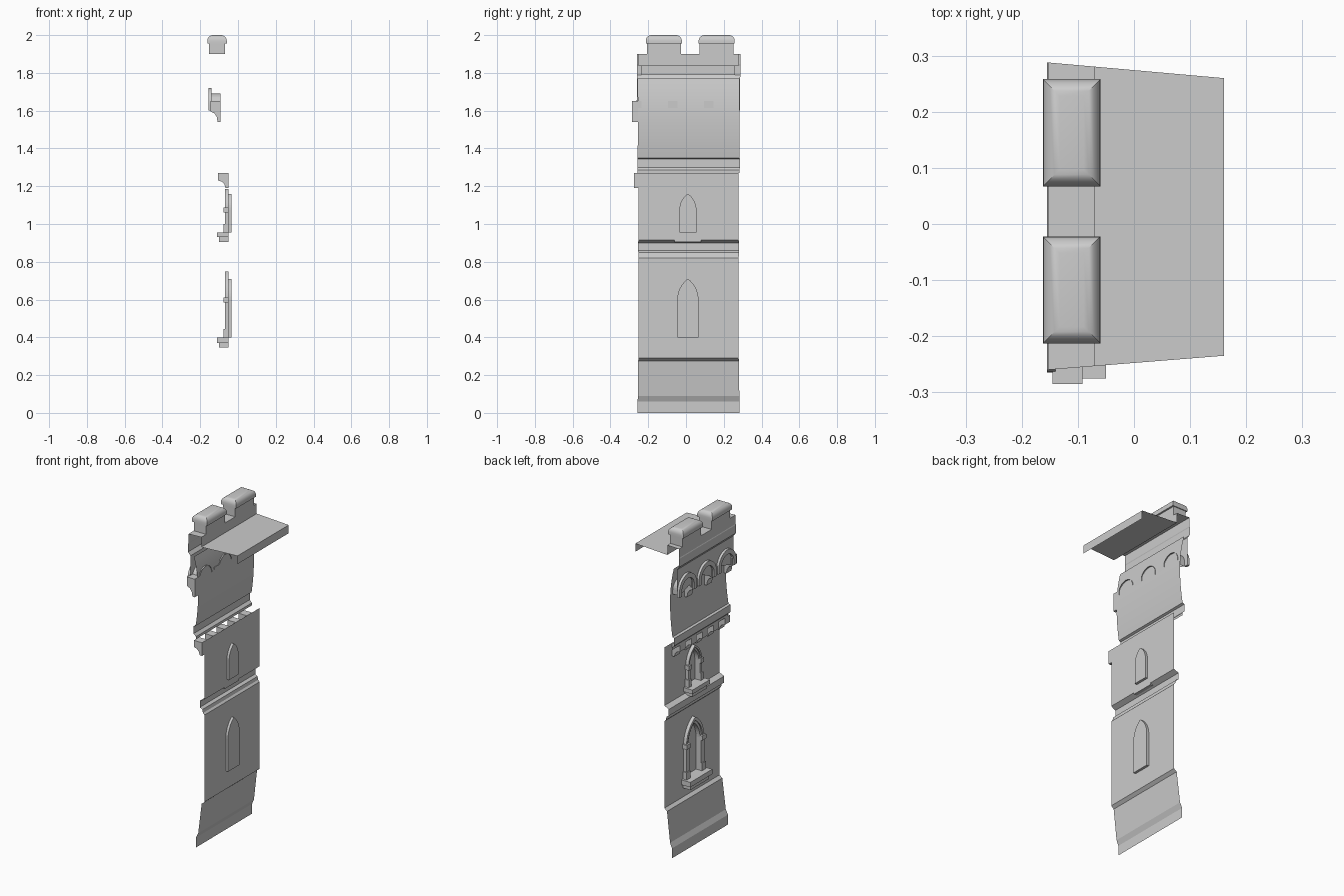
import bpy, bmesh
from math import atan2, cos, sin

old = bpy.data.objects.get("Cube")
if old:
    bpy.data.objects.remove(old)

stone = bpy.data.materials.new("grey stone")
stone.use_nodes = True
GREY = (0.6, 0.6, 0.6, 1)
stone.diffuse_color = GREY
stone.node_tree.nodes["Principled BSDF"].inputs["Base Color"].default_value = GREY

WALL = -0.05      # main wall plane
GLASS = -0.035    # recessed window plane
FACE = -0.14      # machicolation face


def finish(name, bm, smooth=False):
    mesh = bpy.data.meshes.new(name)
    bm.to_mesh(mesh)
    bm.free()
    mesh.materials.append(stone)
    obj = bpy.data.objects.new(name, mesh)
    bpy.context.collection.objects.link(obj)
    if smooth:
        bpy.ops.object.select_all(action='DESELECT')
        obj.select_set(True)
        bpy.context.view_layer.objects.active = obj
        bpy.ops.object.shade_smooth_by_angle()
    return obj


def y_low(x):
    return -0.26 + 0.08 * (x + 0.155)


def y_high(x):
    return 0.288 - 0.089 * (x + 0.155)


def sheet(name, profile, smooth=False):
    """Sweep an (x, z) profile between the two mitred ends of the wall."""
    bm = bmesh.new()
    rows = [(bm.verts.new((x, y_low(x), z)), bm.verts.new((x, y_high(x), z)))
            for x, z in profile]
    for (a, b), (c, d) in zip(rows, rows[1:]):
        bm.faces.new((a, c, d, b))
    return finish(name, bm, smooth)


def box(name, x, y, z):
    bm = bmesh.new()
    bmesh.ops.create_cube(bm, size=1)
    for v in bm.verts:
        v.co = [r[0] if c < 0 else r[1] for c, r in zip(v.co, (x, y, z))]
    return finish(name, bm)


def arch(cy, half, spring, apex, foot=None, n=8):
    """Round or pointed arch outline as (y, z), from -y to +y."""
    h = apex - spring
    r = (half * half + h * h) / (2 * half)
    end = atan2(h, r - half)
    side = [(half - r + r * cos(end * i / n), spring + r * sin(end * i / n))
            for i in range(n + 1)]
    if foot is not None:
        side.insert(0, (half, foot))
    return [(cy - y, z) for y, z in side] + [(cy + y, z) for y, z in side[-2::-1]]


def ring(name, inner, outer, front, back):
    """Raised moulding between two outlines with equal point counts."""
    bm = bmesh.new()
    loops = [[bm.verts.new((x, y, z)) for y, z in pts]
             for pts, x in ((inner, back), (inner, front), (outer, front), (outer, back))]
    for a, b in zip(loops, loops[1:]):
        for i in range(len(a) - 1):
            bm.faces.new((a[i], a[i + 1], b[i + 1], b[i]))
    for i in (0, -1):
        bm.faces.new([l[i] for l in loops])
    bmesh.ops.recalc_face_normals(bm, faces=bm.faces)
    return finish(name, bm, True)


def reveal(name, outline, front, back, pane=False):
    bm = bmesh.new()
    a, b = [[bm.verts.new((x, y, z)) for y, z in outline] for x in (front, back)]
    for i in range(len(a) - (0 if pane else 1)):
        j = (i + 1) % len(a)
        bm.faces.new((a[i], b[i], b[j], a[j]))
    if pane:
        bm.faces.new(b)
    return finish(name, bm)


def wall_with_hole(name, z0, z1, hole):
    bm = bmesh.new()
    lo, hi = y_low(WALL), y_high(WALL)
    edges = []
    for pts in ([(lo, z0), (lo, z1), (hi, z1), (hi, z0)], hole):
        vs = [bm.verts.new((WALL, y, z)) for y, z in pts]
        edges += [bm.edges.new((vs[i - 1], vs[i])) for i in range(len(vs))]
    bmesh.ops.triangle_fill(bm, edges=edges, use_beauty=True, normal=(-1, 0, 0))
    return finish(name, bm)


def bracket(name, y, width, x_out, x_in, z0, z1):
    """Corbel with a coved underside and a square head."""
    d, mid = x_out - x_in, (z0 + z1) / 2
    pts = [(x_in, z0), (x_in + d * 0.3, z0)]
    pts += [(x_in + d * (1 - 0.7 * cos(t)), z0 + (mid - z0) * sin(t)) for t in (0.5, 1.0, 1.57)]
    pts += [(x_out, z1), (x_in, z1)]
    bm = bmesh.new()
    face = bm.faces.new([bm.verts.new((x, y - width / 2, z)) for x, z in pts])
    out = bmesh.ops.extrude_face_region(bm, geom=[face])["geom"]
    bmesh.ops.translate(bm, verts=[v for v in out if isinstance(v, bmesh.types.BMVert)],
                        vec=(0, width, 0))
    bmesh.ops.recalc_face_normals(bm, faces=bm.faces)
    return finish(name, bm)


def window(tag, cy, half, foot, spring, apex, frame, sill_z, wall_z):
    hole = arch(cy, half, spring, apex, foot)
    wall_with_hole(tag + "_wall", *wall_z, hole)
    reveal(tag + "_window_recess", hole, WALL, GLASS, True)
    # stepped arch mouldings
    rim = arch(cy, half, spring, apex)
    middle = arch(cy, half + frame * 0.5, spring, apex + frame * 0.6)
    outer = arch(cy, half + frame, spring, apex + frame * 1.3)
    ring(tag + "_inner_arch", rim, middle, WALL - 0.012, WALL)
    ring(tag + "_outer_arch", middle, outer, WALL - 0.02, WALL)
    # jamb columns with base and capital blocks
    for side, label in ((-1, "right"), (1, "left")):
        for part, z0, z1, grow in (("jamb", foot, spring, 0), ("base", foot, foot + 0.045, 0.006),
                                   ("capital", spring - 0.015, spring + 0.012, 0.008)):
            ys = sorted((cy + side * half, cy + side * (half + frame + grow)))
            box(f"{tag}_{label}_{part}", (WALL - 0.02 - grow, WALL), ys, (z0, z1))
    # two-step sill
    reach = half + frame + 0.02
    box(tag + "_sill", (-0.11, WALL), (cy - reach, cy + reach), (sill_z + 0.025, foot))
    box(tag + "_sill_support", (-0.1, WALL), (cy - reach + 0.015, cy + reach - 0.015),
        (sill_z, sill_z + 0.025))


# battered base and string course
sheet("base_plinth", [(-0.104, 0), (-0.104, 0.06), (-0.09, 0.09), (-0.068, 0.275), (WALL, 0.29)])
sheet("string_course", [(WALL, 0.82), (-0.06, 0.83), (-0.064, 0.85), (-0.08, 0.86),
                        (-0.08, 0.9), (WALL, 0.915)])

# two storeys of wall with windows
window("lower", 0.01, 0.056, 0.4, 0.6, 0.71, 0.03, 0.345, (0.29, 0.82))
window("upper", 0.01, 0.045, 0.955, 1.075, 1.16, 0.02, 0.905, (0.915, 1.27))

# cornice on small corbels, and the curved panel above it
sheet("cornice", [(-0.105, 1.27), (-0.105, 1.285), (-0.12, 1.3), (-0.12, 1.345), (-0.107, 1.35)])
for i in range(5):
    bracket(f"cornice_corbel_{i + 1}", -0.25 + i * 0.108, 0.05, -0.105, WALL, 1.19, 1.27)
sheet("curved_panel", [(-0.09 - 0.017 * (1 - i / 6) ** 2 - 0.01 * max(0, i / 6 - 1) ** 2, 1.35 + 0.035 * i)
                       for i in range(13)], True)

# arcaded parapet face with raised hoods, carried on corbels
centres = (-0.18, 0.01, 0.2)
arches = [arch(c, 0.06, 1.63, 1.69, 1.6) for c in centres]
edge = [(y_low(FACE), 1.6)] + sum(arches, []) + [(y_high(FACE), 1.6), (y_high(FACE), 1.77),
                                              (y_low(FACE), 1.77)]
bm = bmesh.new()
bm.faces.new([bm.verts.new((FACE, y, z)) for y, z in reversed(edge)])
bmesh.ops.triangulate(bm, faces=bm.faces)
finish("arcade_face", bm)
for i, (c, line) in enumerate(zip(centres, arches)):
    reveal(f"arcade_soffit_{i + 1}", line, FACE, -0.092)
    ring(f"arcade_hood_{i + 1}", line, arch(c, 0.085, 1.63, 1.72, 1.6), -0.155, FACE)
    bracket(f"parapet_corbel_{i + 1}", c - 0.08, 0.05, -0.145, -0.092, 1.54, 1.65)

# parapet, walkway and its drop edge
sheet("parapet_and_walkway", [(FACE, 1.77), (-0.155, 1.79), (-0.155, 1.84), (-0.153, 1.845),
                              (-0.153, 1.9), (-0.07, 1.9), (-0.07, 1.84), (0.16, 1.84), (0.16, 1.79)])

# merlons with rounded caps
for label, y in (("front", -0.1175), ("back", 0.1625)):
    box(label + "_merlon", (-0.153, -0.07), (y - 0.09, y + 0.09), (1.9, 1.955))
    bm = bmesh.new()
    bmesh.ops.create_cube(bm, size=1)
    for v in bm.verts:
        v.co = (-0.111 + v.co.x * 0.103, y + v.co.y * 0.191, 1.9775 + v.co.z * 0.045)
    top = [e for e in bm.edges if all(v.co.z > 1.98 for v in e.verts)]
    bmesh.ops.bevel(bm, geom=top, offset=0.03, segments=5, profile=0.5, affect='EDGES')
    finish(label + "_merlon_cap", bm, True)
